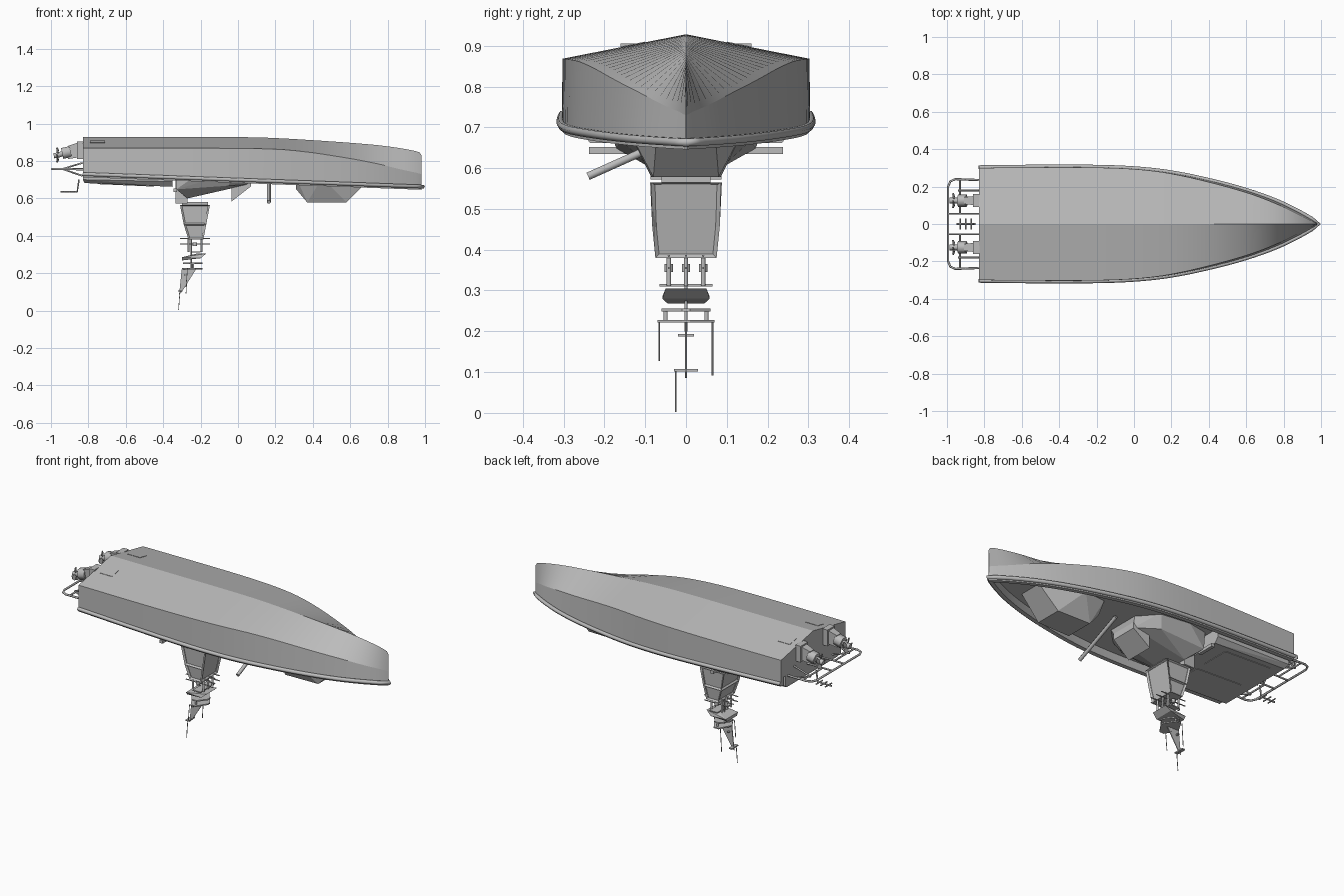
import bpy, bmesh, math
from mathutils import Vector

if "Cube" in bpy.data.objects:
    bpy.data.objects.remove(bpy.data.objects["Cube"], do_unlink=True)

grey = bpy.data.materials.new("plain grey")
grey.use_nodes = True
grey.diffuse_color = (0.5, 0.5, 0.5, 1)
grey.node_tree.nodes["Principled BSDF"].inputs["Base Color"].default_value = (0.5, 0.5, 0.5, 1)


def finish(name, bm):
    bmesh.ops.recalc_face_normals(bm, faces=bm.faces)
    mesh = bpy.data.meshes.new(name)
    bm.to_mesh(mesh)
    bm.free()
    mesh.materials.append(grey)
    obj = bpy.data.objects.new(name, mesh)
    bpy.context.collection.objects.link(obj)
    return obj


def activate(obj):
    bpy.ops.object.select_all(action='DESELECT')
    obj.select_set(True)
    bpy.context.view_layer.objects.active = obj


def faceted(name, points, mirror=True, inset=0):
    """Convex faceted solid through the points, mirrored across the centreline."""
    bm = bmesh.new()
    for x, y, z in points:
        bm.verts.new((x, y, z))
        if mirror:
            bm.verts.new((x, -y, z))
    res = bmesh.ops.convex_hull(bm, input=bm.verts)
    loose = [v for v in set(res["geom_interior"] + res["geom_unused"])
             if isinstance(v, bmesh.types.BMVert)]
    bmesh.ops.delete(bm, geom=loose, context='VERTS')
    bmesh.ops.dissolve_limit(bm, angle_limit=0.03, verts=bm.verts, edges=bm.edges)
    if inset:
        bmesh.ops.recalc_face_normals(bm, faces=bm.faces)
        sides = [f for f in bm.faces if abs(f.normal.z) < 0.7]
        bmesh.ops.inset_individual(bm, faces=sides, thickness=inset, depth=-inset)
    return finish(name, bm)


def box(name, x, y, z):
    return faceted(name, [(a, b, c) for a in x for b in y for c in z], mirror=False)


def tube(name, points, radius):
    cu = bpy.data.curves.new(name, 'CURVE')
    cu.dimensions = '3D'
    cu.bevel_depth = radius
    cu.bevel_resolution = 1
    cu.use_fill_caps = True
    sp = cu.splines.new('POLY')
    sp.points.add(len(points) - 1)
    for p, co in zip(sp.points, points):
        p.co = (*co, 1)
    cu.materials.append(grey)
    obj = bpy.data.objects.new(name, cu)
    bpy.context.collection.objects.link(obj)
    activate(obj)
    bpy.ops.object.convert(target='MESH')
    return obj


def smooth_path(pts, steps=3):
    """Catmull-Rom refinement of a list of equal-length tuples."""
    out = []
    for i in range(len(pts) - 1):
        quad = [pts[max(i - 1, 0)], pts[i], pts[i + 1], pts[min(i + 2, len(pts) - 1)]]
        for k in range(steps):
            t = k / steps
            out.append(tuple(b + t * (c - a) / 2 + t * t * (a - 2.5 * b + 2 * c - d / 2)
                             + t ** 3 * (1.5 * (b - c) + (d - a) / 2)
                             for a, b, c, d in zip(*quad)))
    return out + [pts[-1]]


# Hull stations: x, keel height, chine half width, chine height, sheer half width
STATIONS = smooth_path([
    (-.83, .928, .300, .868, .300), (-.4, .928, .303, .868, .304),
    (-.1, .928, .299, .868, .300), (.1, .926, .284, .866, .286),
    (.25, .920, .259, .860, .264), (.4, .911, .224, .844, .232),
    (.52, .903, .192, .826, .202), (.64, .894, .155, .806, .166),
    (.76, .883, .108, .782, .122), (.87, .868, .056, .755, .070),
    (.95, .853, .016, .738, .025),
]) + [(.972, .845, .006, .732, .010), (.982, .828, .001, .730, .002)]


def rail_z(x):
    return .73 - .037 * (x + .83)


# Upturned hull with a recessed deck inside the gunwale
bm = bmesh.new()
rings = []
for x, kz, cy, cz, sy in STATIONS:
    low, inner = rail_z(x) - .017, max(sy - .025, .0005)
    half = [(cy, cz), (sy, low), (inner, low), (inner, rail_z(x) + .03)]
    ring = [(0, kz)] + half + [(0, rail_z(x) + .03)] + [(-y, z) for y, z in reversed(half)]
    rings.append([bm.verts.new((x, y, z)) for y, z in ring])
for a, b in zip(rings, rings[1:]):
    for i in range(len(a)):
        j = (i + 1) % len(a)
        bm.faces.new((a[i], a[j], b[j], b[i]))
bm.faces.new(rings[0])
bm.faces.new(rings[-1])
activate(finish("hull", bm))
bpy.ops.object.shade_smooth_by_angle(angle=math.radians(12))

# Rub rail running around both sides and the bow
side = [(x, sy + .003, rail_z(x)) for x, kz, cy, cz, sy in STATIONS[:-2]]
tube("rub_rail", side + [(.988, 0, rail_z(.98))] + [(x, -y, z) for x, y, z in reversed(side)], .011)

# Aft deck with two hatches
faceted("aft_deck", [(-.83, .26, .76), (-.35, .26, .74), (-.83, .26, .70), (-.35, .26, .69),
                     (-.82, .235, .682), (-.35, .235, .662)])
for s in (-1, 1):
    y0, y1 = sorted((s * .03, s * .2))
    faceted("deck_hatch", [(x, y, z - d) for x, z in ((-.75, .679), (-.45, .666))
                           for y in (y0, y1) for d in (0, .003)], mirror=False)

# Main cabin: rear block, sloping flanks and front wedge
faceted("cabin_block", [(x, .087, z) for x in (-.335, -.27) for z in (.572, .74)])
faceted("cabin_flanks", [(-.33, .18, .74), (-.2, .21, .74), (-.02, .20, .74), (.08, .1, .74),
                         (-.33, .17, .648), (-.27, .085, .6), (-.05, .16, .668), (.06, .07, .675)])
faceted("cabin_front", [(-.035, .085, .583), (-.035, .085, .70), (.07, .08, .665), (.07, .08, .70)])
for s in (-1, 1):
    y0, y1 = sorted((s * .13, s * .238))
    box("cabin_wing", (-.345, -.325), (y0, y1), (.634, .652))

# Forward cabin
faceted("fore_cabin", [(.37, .085, .578), (.58, .08, .578), (.31, .087, .65), (.63, .08, .65),
                       (.31, .13, .715), (.45, .15, .71), (.70, .07, .70)])

# Loose boarding pole
tube("pole", [(.165, -.24, .58), (.165, .05, .71)], .011)

# Mast housing with recessed panels
faceted("mast_housing", [(-.31, .088, .565), (-.15, .086, .565), (-.29, .083, .46), (-.17, .083, .46),
                         (-.265, .075, .38), (-.185, .075, .38)], inset=.01)
box("mast_base", (-.30, -.16), (-.06, .06), (.56, .58))

# Mast shelves, posts and instruments
box("mast_shelf", (-.25, -.20), (-.065, .065), (.310, .316))
for name, width, z in (("lower_shelf", .06, .249), ("top_plate", .07, .221)):
    faceted(name, [(x, y, z + d) for x, y in ((-.295, .01), (-.26, width), (-.23, width), (-.19, .01))
                   for d in (0, .007)])
for y in (-.042, 0, .042):
    for x in (-.265, -.195):
        tube("mast_post", [(x, y, .385), (x, y, .312)], .006)
    tube("lamp", [(-.23, y, .365), (-.23, y, .345)], .012)
    for z in (.385, .355):
        tube("cross_bar", [(-.31, y, z), (-.15, y, z)], .003)
faceted("radar_scanner", [(-.30, .058, .285), (-.30, .045, .268), (-.22, .02, .305),
                          (-.17, .05, .305), (-.2, .058, .28)])
for s in (-1, 1):
    tube("shelf_post", [(-.24, s * .05, .255), (-.24, s * .05, .225)], .006)

# Raked fin and aerials
faceted("mast_fin", [(-.22, .003, .228), (-.30, .003, .228), (-.315, .002, .085), (-.30, .002, .1)])
tube("centre_pole", [(-.25, 0, .38), (-.25, 0, .2)], .004)
box("fin_bar_upper", (-.29, -.28), (-.02, .02), (.187, .193))
box("fin_bar_lower", (-.32, -.30), (-.03, .03), (.101, .108))
for x, y, top, tip in ((-.31, -.025, .105, 0), (-.27, -.066, .225, .125), (-.27, .065, .225, .09)):
    tube("aerial", [(x, y, top), (x - .008, y, tip + .002)], .002)

# Stern platform frame
corner = [(-.83, .235, .755), (-.955, .24, .757), (-.982, .228, .757), (-.994, .2, .757)]
tube("platform_rail", corner + [(x, -y, z) for x, y, z in reversed(corner)], .006)
for s in (-1, 1):
    tube("platform_bar", [(-.93, s * .24, .757), (-.93, s * .055, .757)], .005)
    tube("platform_beam", [(-.994, s * .055, .757), (-.83, s * .055, .757)], .005)
    for z in (.72, .79):
        tube("platform_strut", [(-.94, s * .18, .757), (-.83, s * .18, z)], .005)
tube("ladder_rail", [(-.95, 0, .635), (-.86, 0, .635), (-.85, 0, .70)], .005)
for x in (-.93, -.9, -.87):
    tube("ladder_rung", [(x, -.03, .635), (x, .03, .635)], .004)

# Twin stern drives with propellers
for s in (-1, 1):
    y = s * .125
    box("drive_mount", (-.86, -.825), (y - .035, y + .035), (.81, .905))
    faceted("drive_leg", [(-.85, y + d, z) for d in (-.025, .025) for z in (.82, .90)]
            + [(-.91, y + d, z) for d in (-.018, .018) for z in (.81, .88)], mirror=False)
    tube("drive_drum", [(-.895, y, .85), (-.94, y, .84)], .034)
    tube("drive_hub", [(-.93, y, .842), (-.96, y, .832), (-.985, y, .828)], .016)
    for k in range(4):
        a = k * math.pi / 2 + .4
        u = Vector((0, math.cos(a), math.sin(a)))
        v = Vector((.35, -math.sin(a), math.cos(a))) * .016
        c = Vector((-.965, y, .832))
        t = Vector((.002, 0, 0))
        faceted("propeller_blade", [c + u * r + v * w + t * d for r, w in
                ((.01, .4), (.01, -.4), (.035, 1), (.035, -1), (.043, 0))
                for d in (-1, 1)], mirror=False)
    faceted("intake_plate", [(x, s * b, .929 - .2 * b + d) for x in (-.79, -.71)
                             for b in (.1, .16) for d in (-.006, .001)], mirror=False)
